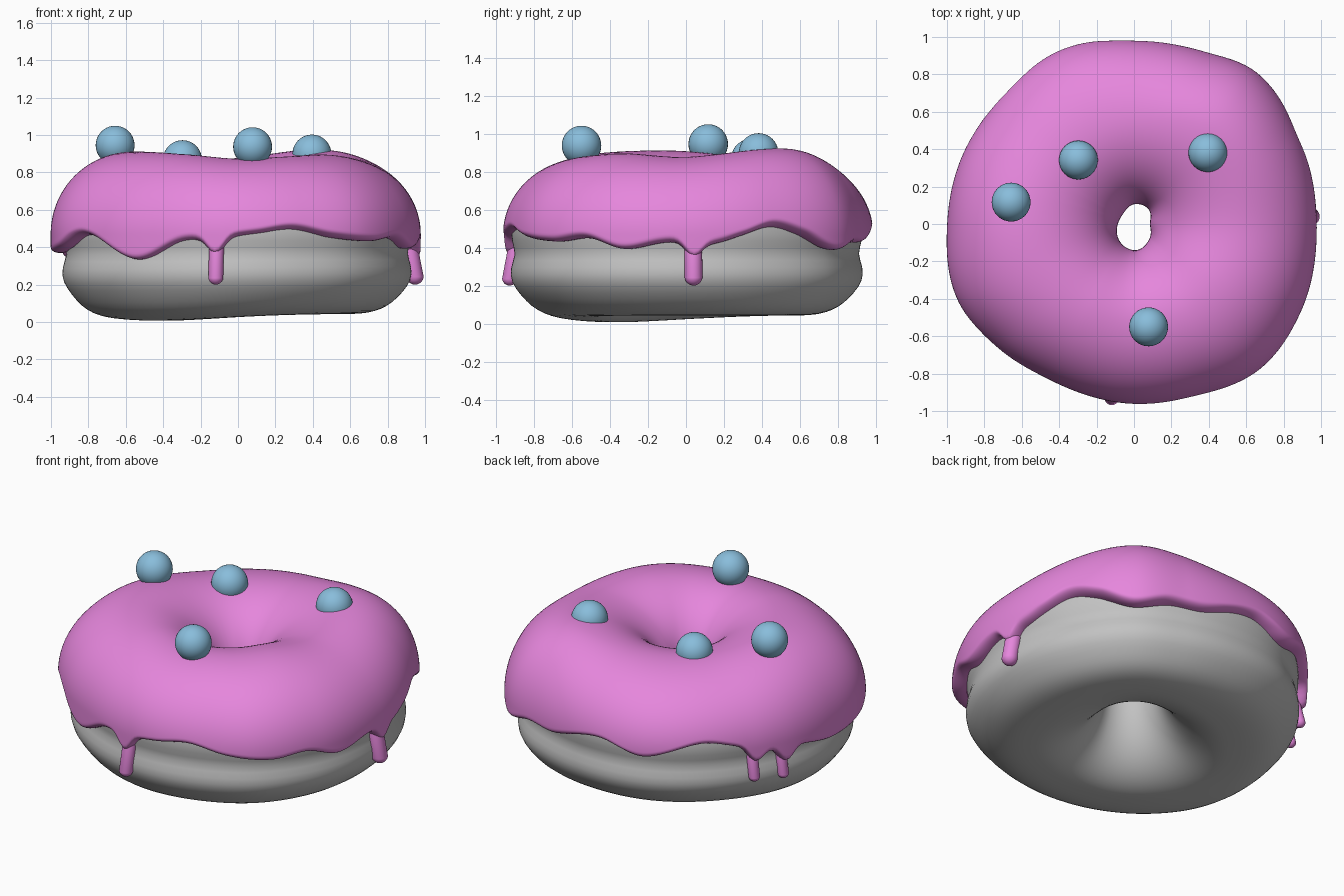
import bpy, bmesh, math
from math import sin, cos, pi, radians, exp, sqrt

if "Cube" in bpy.data.objects:
    bpy.data.objects.remove(bpy.data.objects["Cube"])

MID = 0.47      # height of the ring centre
THETA = 288


def material(name, rgb):
    m = bpy.data.materials.new(name)
    m.diffuse_color = (*rgb, 1)
    m.use_nodes = True
    m.node_tree.nodes["Principled BSDF"].inputs["Base Color"].default_value = m.diffuse_color
    return m


PINK = material("pink icing", (0.79, 0.24, 0.72))
GREY = material("grey dough", (0.54, 0.54, 0.54))
BLUE = material("blue sprinkle", (0.25, 0.51, 0.71))


def loop_curve(knots):
    """Smooth periodic curve through (degrees, value) knots."""
    n = len(knots)

    def knot(i):
        return knots[i % n][0] + 360 * (i // n), knots[i % n][1]

    def slope(i):
        (a, u), (b, v) = knot(i - 1), knot(i + 1)
        return (v - u) / (b - a)

    def f(deg):
        deg %= 360
        if deg < knots[0][0]:
            deg += 360
        i = max(k for k in range(n) if knots[k][0] <= deg)
        (a, u), (b, v) = knot(i), knot(i + 1)
        h = b - a
        t = (deg - a) / h
        return ((2*t**3 - 3*t**2 + 1) * u + (t**3 - 2*t**2 + t) * h * slope(i)
                + (3*t**2 - 2*t**3) * v + (t**3 - t**2) * h * slope(i + 1))
    return f


# plan outline of the icing, its hole, its crest line and its wavy hem
outer = loop_curve([(0, .98), (27, 1.0), (51, 1.045), (68, .998), (87, .985), (113, 1.012),
                    (142, .985), (160, .992), (180, 1.002), (203, 1.03), (223, .985), (242, .95),
                    (270, .965), (291, .985), (311, 1.03), (333, 1.01)])
hole = loop_curve([(0, .085), (45, .11), (90, .105), (135, .08), (180, .086), (270, .14), (315, .115)])
ring = loop_curve([(0, .55), (50, .64), (90, .55), (135, .52), (180, .57), (225, .53), (270, .52), (315, .55)])
crest = loop_curve([(0, .872), (50, .917), (90, .872), (135, .86), (180, .902), (205, .905),
                    (240, .89), (270, .868), (300, .88), (325, .89)])
hem = loop_curve([(0, .43), (9, .42), (18, .46), (28, .51), (38, .47), (50, .39), (62, .43),
                  (75, .43), (95, .50), (111, .43), (130, .53), (143, .48), (154, .43), (166, .41),
                  (182, .37), (200, .39), (214, .465), (234, .34), (251, .43), (262, .44),
                  (276, .47), (288, .50), (301, .45), (316, .425), (328, .445), (340, .385), (352, .42)])

# drips: angle, radius from centre, tip height, thickness
DRIPS = [(262.7, .936, .20, .040), (2.4, .947, .20, .047), (149, .945, .25, .033), (160.6, .94, .225, .033)]


def hem_height(deg):
    z = hem(deg)
    for a, _, _, _ in DRIPS:
        d = (deg - a + 180) % 360 - 180
        z -= 0.08 * exp(-(d / 3.6) ** 2)
    return z


def bottom(deg):
    d = (deg - 222 + 180) % 360 - 180
    return 0.043 - 0.036 * exp(-(d / 55) ** 2)


def ring_point(deg, phi, grow, dough=False):
    """Point on the ring: phi 0 = outside, 90 = top, 180 = hole."""
    c, s = cos(phi), sin(phi)
    mid = ring(deg)
    edge = 0.926 + 0.4 * (outer(deg) - 0.985) if dough else outer(deg) - 0.058
    a = edge - mid + grow if c > 0 else mid - hole(deg) - 0.055 + grow
    b = crest(deg) - 0.05 - MID + grow if s > 0 else MID - bottom(deg) + grow
    n = 3 if (c > 0 and s < 0) else 2
    rho = (abs(c) ** n + abs(s) ** n) ** (-1 / n)
    r, z = mid + a * c * rho, MID + b * s * rho
    if dough and c > 0:  # soft belly and waist
        r += 0.022 * exp(-((z - .23) / .08) ** 2) - 0.016 * exp(-((z - .37) / .05) ** 2)
    t = radians(deg)
    return r * cos(t), r * sin(t), z


def grid(bm, columns, close_rows):
    cols = [[bm.verts.new(p) for p in col] for col in columns]
    rows = len(cols[0])
    for i, a in enumerate(cols):
        b = cols[(i + 1) % len(cols)]
        for j in range(rows if close_rows else rows - 1):
            k = (j + 1) % rows
            bm.faces.new((a[j], b[j], b[k], a[k]))


def finish(name, bm, mat):
    for f in bm.faces:
        f.smooth = True
    me = bpy.data.meshes.new(name)
    bm.to_mesh(me)
    bm.free()
    me.materials.append(mat)
    ob = bpy.data.objects.new(name, me)
    bpy.context.collection.objects.link(ob)
    return ob


angles = [360 * i / THETA for i in range(THETA)]

# dough ring
bm = bmesh.new()
grid(bm, [[ring_point(d, 2 * pi * j / 80, 0, True) for j in range(80)] for d in angles], True)
finish("dough", bm, GREY)

# icing: a coat over the top whose hem rounds back into the dough
bm = bmesh.new()
ROWS = 60
columns = []
for d in angles:
    z = hem_height(d) - MID
    b, n = (MID - bottom(d) + .055, 3) if z < 0 else (crest(d) - MID, 2)
    a = outer(d) - ring(d)
    s = abs(z) / b
    start = math.atan2(z, a * (1 - s ** n) ** (1 / n))
    end = pi + 0.1
    col = []
    for j in range(ROWS + 1):
        phi = start + (end - start) * (j / ROWS) ** 1.7
        gap = min((phi - start) * 0.45, (end - phi) * 0.45) / 0.04
        lip = sqrt(max(0, 1 - (1 - min(gap, 1)) ** 2))
        col.append(ring_point(d, phi, -0.03 + 0.085 * lip))
    columns.append(col)
grid(bm, columns, False)
finish("icing", bm, PINK)

# icing drips: spheres stretched upward, leaning back into the hem
bm = bmesh.new()
for deg, r, tip, rad in DRIPS:
    t = radians(deg)
    made = bmesh.ops.create_uvsphere(bm, u_segments=24, v_segments=13, radius=rad)["verts"]
    for v in made:
        lean = 0.0
        if v.co.z > 0:
            v.co.z += 0.44 - tip - rad
            lean = 0.04
        v.co.x += (r - lean) * cos(t)
        v.co.y += (r - lean) * sin(t)
        v.co.z += tip + rad
finish("icing_drips", bm, PINK)

# sprinkle balls
for i, p in enumerate([(-.657, .117, .945), (-.297, .342, .868), (.078, -.55, .937), (.395, .382, .898)]):
    bm = bmesh.new()
    bmesh.ops.create_uvsphere(bm, u_segments=32, v_segments=20, radius=0.104)
    finish(f"sprinkle_ball_{i + 1}", bm, BLUE).location = p
